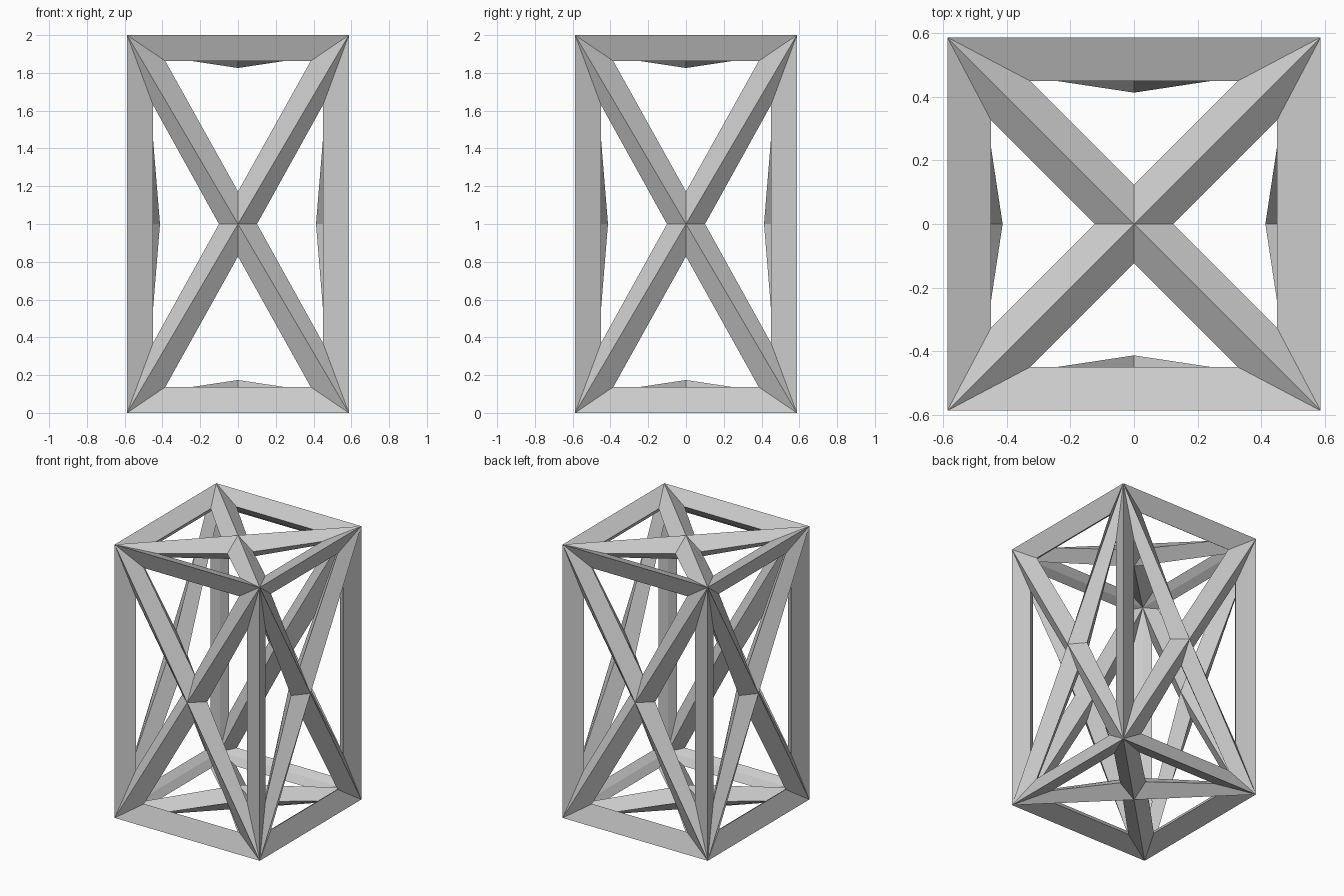
import bpy, bmesh
from mathutils import Matrix

if "Cube" in bpy.data.objects:
    bpy.data.objects.remove(bpy.data.objects["Cube"])

HALF = 0.587      # half width of the square plan
STRUT = 0.174     # strut thickness

# Box whose six faces are each split into four triangles around the centre
bm = bmesh.new()
bmesh.ops.create_cube(bm, size=2, matrix=Matrix.Translation((0, 0, 1)) @ Matrix.Diagonal((HALF, HALF, 1, 1)))
bmesh.ops.poke(bm, faces=bm.faces[:])
bmesh.ops.recalc_face_normals(bm, faces=bm.faces[:])
mesh = bpy.data.meshes.new("truss_frame")
bm.to_mesh(mesh)
bm.free()
frame = bpy.data.objects.new("truss_frame", mesh)
bpy.context.collection.objects.link(frame)

# Every edge becomes an inward strut, giving the frame and its cross braces
wire = frame.modifiers.new("struts", 'WIREFRAME')
wire.thickness = STRUT
wire.offset = -1
wire.use_even_offset = True
wire.use_replace = True
